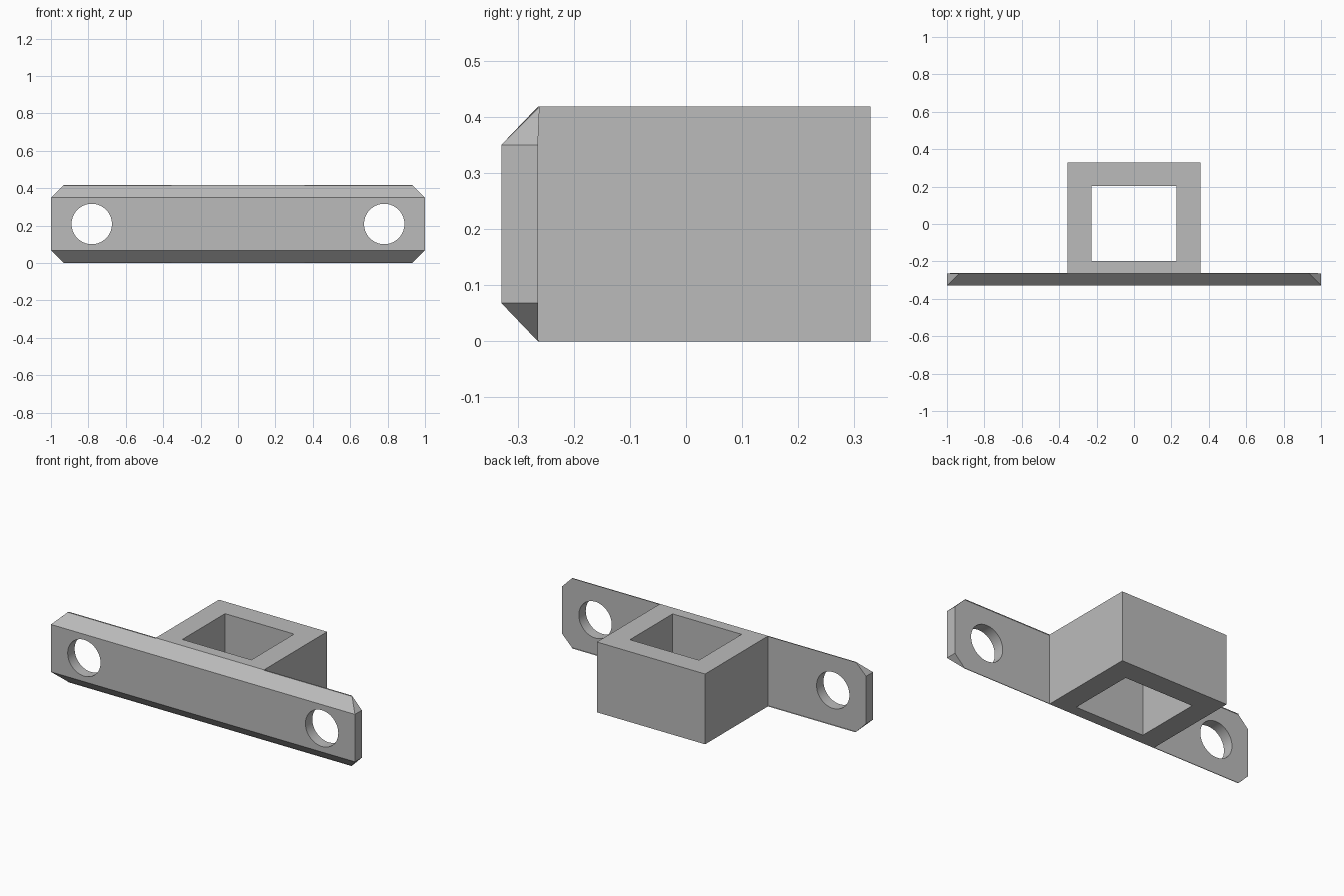
import bpy
import bmesh
import math
from mathutils import Matrix

HEIGHT = 0.418
FRONT, PLATE_BACK, BACK = -0.329, -0.264, 0.329
BOX_HALF = 0.356
CHAMFER = 0.068

cube = bpy.data.objects.get("Cube")
if cube:
    bpy.data.objects.remove(cube, do_unlink=True)

grey = bpy.data.materials.new("plain grey")
grey.use_nodes = True
colour = (0.5, 0.5, 0.5, 1)
grey.diffuse_color = colour
grey.node_tree.nodes["Principled BSDF"].inputs["Base Color"].default_value = colour


def make_object(name, bm):
    bmesh.ops.recalc_face_normals(bm, faces=bm.faces)
    mesh = bpy.data.meshes.new(name)
    bm.to_mesh(mesh)
    bm.free()
    mesh.materials.append(grey)
    obj = bpy.data.objects.new(name, mesh)
    bpy.context.collection.objects.link(obj)
    return obj


# Bracket body: T-shaped outline of mounting plate and socket, extruded upward
half = [(1, FRONT), (1, PLATE_BACK), (BOX_HALF, PLATE_BACK), (BOX_HALF, BACK)]
outline = half + [(-x, y) for x, y in reversed(half)]
bm = bmesh.new()
base = bm.faces.new([bm.verts.new((x, y, 0)) for x, y in outline])
top = bmesh.ops.extrude_face_region(bm, geom=[base])["geom"]
bmesh.ops.translate(bm, vec=(0, 0, HEIGHT),
                    verts=[v for v in top if isinstance(v, bmesh.types.BMVert)])
bmesh.ops.recalc_face_normals(bm, faces=bm.faces)

# Chamfered corners at both plate ends
corners = [e for e in bm.edges
           if all(abs(v.co.x) > 0.99 for v in e.verts)
           and abs(e.verts[0].co.z - e.verts[1].co.z) < 0.001]
bmesh.ops.bevel(bm, geom=corners, offset=CHAMFER, segments=1, affect='EDGES')
bracket = make_object("bracket", bm)

# Square socket opening, running through from top to bottom
cutters = []
bm = bmesh.new()
bmesh.ops.create_cube(bm, size=1, matrix=Matrix.Translation((0, 0.002, HEIGHT / 2))
                      @ Matrix.Diagonal((0.454, 0.401, 1, 1)))
cutters.append(make_object("socket_cutter", bm))

# Round screw holes, one in each wing
for side, x in (("left", 0.782), ("right", -0.782)):
    bm = bmesh.new()
    bmesh.ops.create_cone(bm, cap_ends=True, segments=64, radius1=0.108, radius2=0.108,
                          depth=0.4, matrix=Matrix.Translation((x, FRONT, HEIGHT / 2))
                          @ Matrix.Rotation(math.pi / 2, 4, 'X'))
    cutters.append(make_object(side + "_hole_cutter", bm))

bpy.context.view_layer.objects.active = bracket
bracket.select_set(True)
for cutter in cutters:
    cutter.hide_render = True
    cut = bracket.modifiers.new(cutter.name, 'BOOLEAN')
    cut.operation = 'DIFFERENCE'
    cut.solver = 'EXACT'
    cut.object = cutter
    bpy.ops.object.modifier_apply(modifier=cut.name)
    bpy.data.objects.remove(cutter, do_unlink=True)

bpy.ops.object.shade_smooth_by_angle(angle=math.radians(30))
